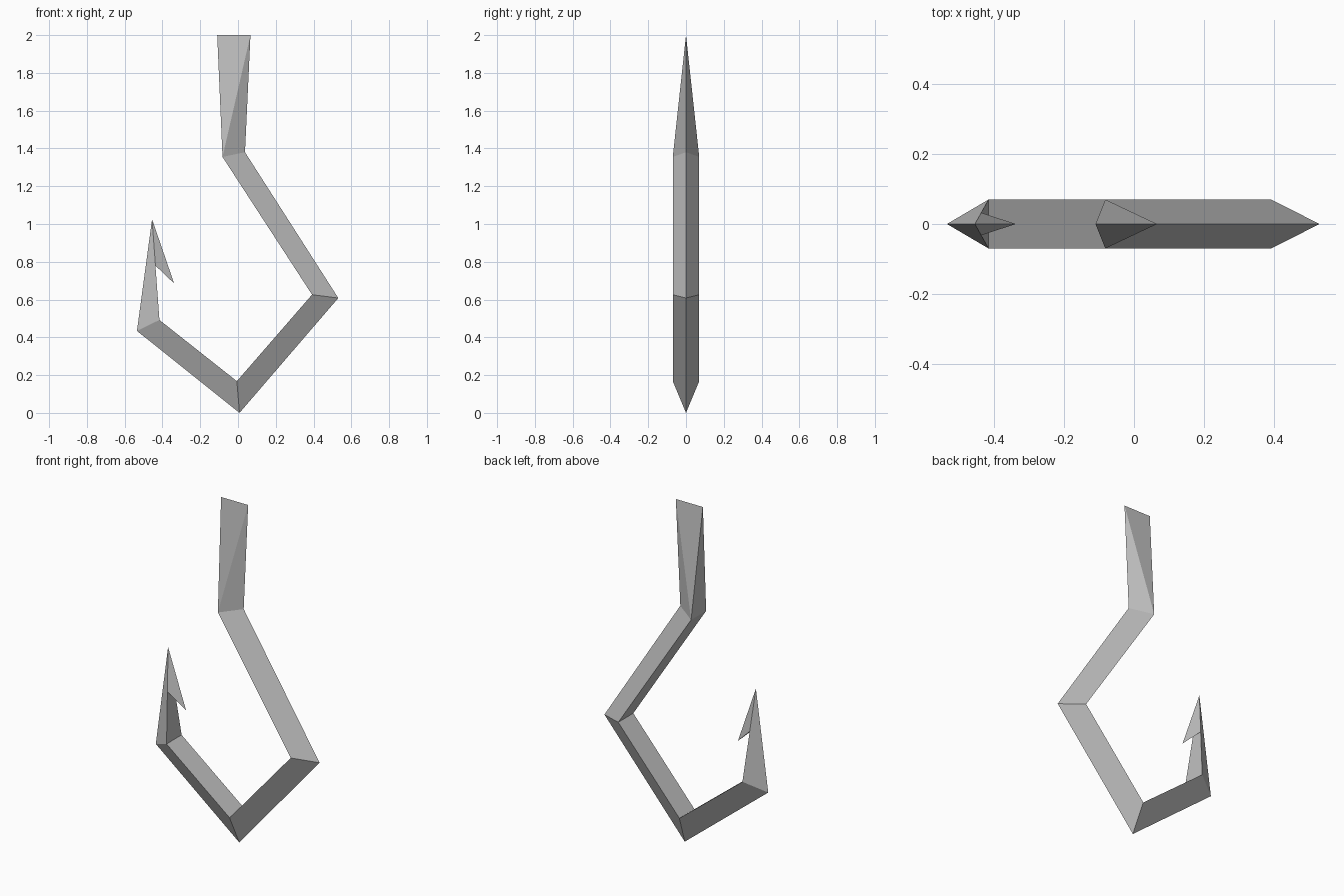
import bpy
import bmesh
from mathutils import Vector

cube = bpy.data.objects.get("Cube")
if cube:
    bpy.data.objects.remove(cube, do_unlink=True)

# Material
steel = bpy.data.materials.new("grey steel")
steel.use_nodes = True
colour = (0.53, 0.53, 0.53, 1)
steel.diffuse_color = colour
steel.node_tree.nodes["Principled BSDF"].inputs["Base Color"].default_value = colour

HALF = 0.07  # half thickness of the triangular bar
bm = bmesh.new()


def vert(x, z, y=0.0):
    return bm.verts.new((x, y, z))


def joint(inner, ridge):
    """Triangular section: two inner corners and one outer ridge."""
    return vert(*inner, -HALF), vert(*inner, HALF), vert(*ridge)


# Bends of the bar, from the shank down to the point
joints = [
    joint((-0.082, 1.355), (0.037, 1.38)),
    joint((0.392, 0.626), (0.531, 0.608)),
    joint((-0.006, 0.168), (0.008, 0.0)),
    joint((-0.416, 0.492), (-0.535, 0.434)),
]
for a, b in zip(joints, joints[1:]):
    for i in range(3):
        j = (i + 1) % 3
        bm.faces.new((a[i], a[j], b[j], b[i]))

# Shank flattened to a chisel edge at the top
front, back, ridge = joints[0]
top_l, top_r = vert(-0.11, 2.0), vert(0.066, 2.0)
bm.faces.new((front, back, top_l))
for side in (front, back):
    bm.faces.new((side, top_l, top_r))
    bm.faces.new((side, top_r, ridge))

# Tapering point with a barb on its inner side
front, back, ridge = joints[-1]
tip, barb = vert(-0.455, 1.025), vert(-0.338, 0.685)
notch = [bm.verts.new(s.co.lerp(tip.co, 0.54)) for s in (front, back)]
bm.faces.new((front, back, notch[1], notch[0]))
bm.faces.new((notch[0], notch[1], barb))
for side, n in zip((front, back), notch):
    bm.faces.new((ridge, side, n, tip))
    bm.faces.new((n, barb, tip))

bmesh.ops.recalc_face_normals(bm, faces=bm.faces[:])
mesh = bpy.data.meshes.new("barbed_hook")
bm.to_mesh(mesh)
bm.free()
mesh.materials.append(steel)
hook = bpy.data.objects.new("barbed_hook", mesh)
bpy.context.collection.objects.link(hook)
